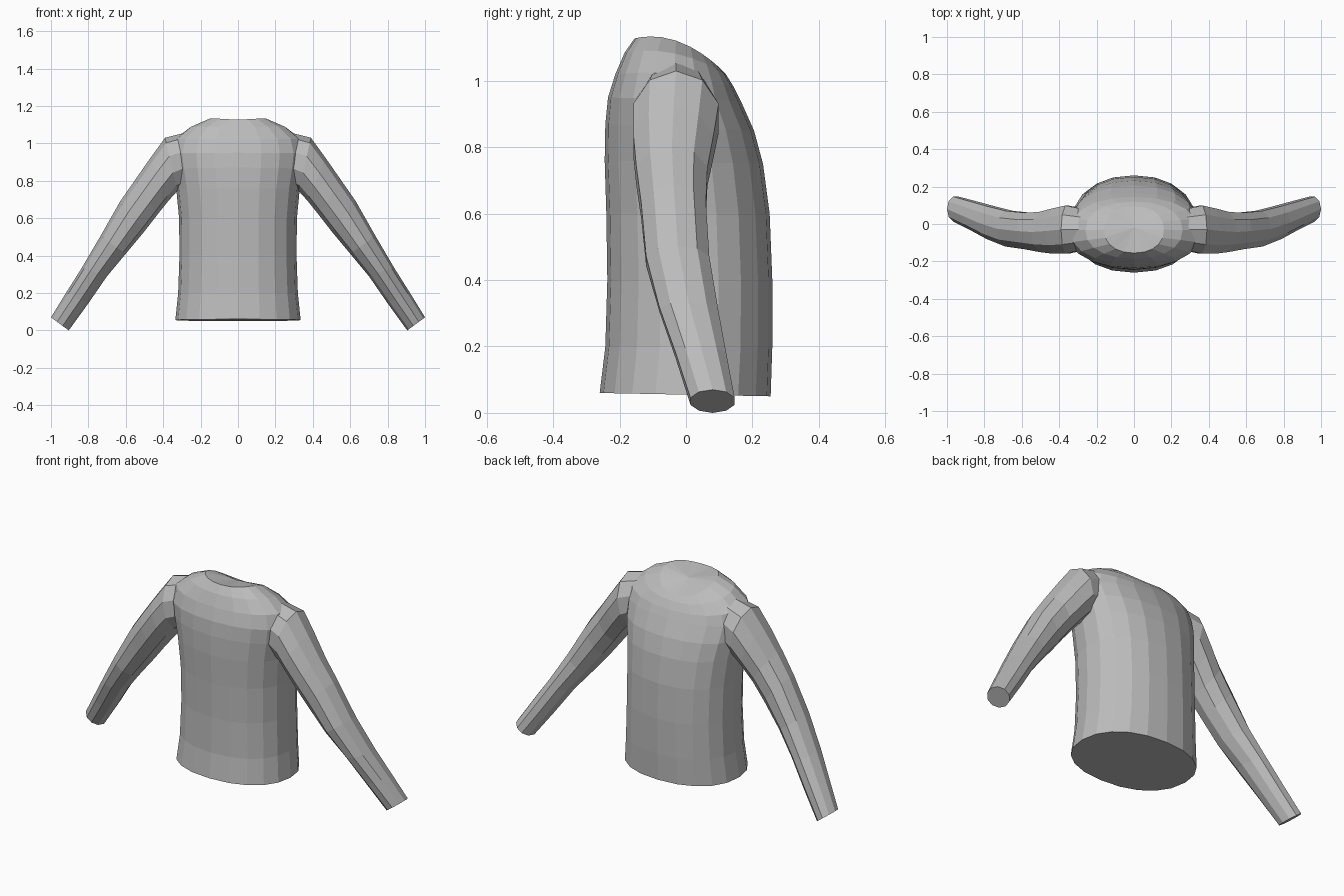
import bpy, bmesh, math
from mathutils import Vector

if "Cube" in bpy.data.objects:
    bpy.data.objects.remove(bpy.data.objects["Cube"])

SIDES_BODY, SIDES_SLEEVE = 20, 10

fabric = bpy.data.materials.new("grey fabric")
fabric.diffuse_color = (0.5, 0.5, 0.5, 1)
fabric.use_nodes = True
fabric.node_tree.nodes["Principled BSDF"].inputs["Base Color"].default_value = fabric.diffuse_color


def spow(v, p):
    return math.copysign(abs(v) ** p, v)


def loft(name, rings, top_point=None):
    """Skin a list of point rings, closing both ends (last end optionally as a fan)."""
    bm = bmesh.new()
    loops = [[bm.verts.new(p) for p in ring] for ring in rings]
    n = len(loops[0])
    for a, b in zip(loops, loops[1:]):
        for i in range(n):
            j = (i + 1) % n
            bm.faces.new((a[i], a[j], b[j], b[i]))
    bm.faces.new(loops[0][::-1])
    if top_point:
        tip = bm.verts.new(top_point)
        for i in range(n):
            bm.faces.new((loops[-1][i], loops[-1][(i + 1) % n], tip))
    else:
        bm.faces.new(loops[-1])
    bmesh.ops.recalc_face_normals(bm, faces=bm.faces)
    mesh = bpy.data.meshes.new(name)
    bm.to_mesh(mesh)
    bm.free()
    mesh.materials.append(fabric)
    obj = bpy.data.objects.new(name, mesh)
    bpy.context.collection.objects.link(obj)
    return obj


# Body: front y, back y, half width, front z, back z, lift at the sides
body_rows = [
    (-.260, .255, .335, .06, .05, 0),
    (-.243, .260, .320, .20, .20, 0),
    (-.237, .260, .313, .40, .40, 0),
    (-.240, .252, .315, .60, .60, 0),
    (-.245, .232, .330, .76, .75, 0),
    (-.243, .205, .350, .87, .85, 0),
    (-.235, .165, .360, .95, .94, 0),
    (-.213, .145, .340, 1.02, .98, .02),
    (-.185, .120, .260, 1.085, 1.02, .03),
    (-.155, .095, .160, 1.128, 1.045, .035),
]


def body_ring(yf, yb, w, zf, zb, lift):
    pts = []
    for i in range(SIDES_BODY):
        a = 2 * math.pi * i / SIDES_BODY
        x = spow(math.sin(a), 0.9)
        v = -spow(math.cos(a), 0.9)
        t = (v + 1) / 2
        pts.append((w * x, yf + (yb - yf) * t,
                    zf + (zb - zf) * t + lift * (1 - v * v)))
    return pts


loft("sweater_body", [body_ring(*r) for r in body_rows], (0, -.02, 1.105))

# Sleeves: upper edge x, z; lower edge x, z; front y, back y
sleeve_rows = [
    (.27, 1.06, .22, .80, -.14, .08),
    (.39, 1.03, .325, .745, -.165, .105),
    (.47, .92, .37, .695, -.165, .09),
    (.55, .805, .43, .62, -.155, .07),
    (.63, .69, .50, .53, -.14, .065),
    (.735, .505, .60, .41, -.125, .075),
    (.835, .335, .70, .29, -.085, .10),
    (.92, .20, .80, .145, -.035, .125),
    (1.0, .07, .905, .0, .01, .15),
]


def sleeve_ring(side, ux, uz, lx, lz, yf, yb):
    up, low = Vector((ux, (yf + yb) / 2, uz)), Vector((lx, (yf + yb) / 2, lz))
    mid, half = (up + low) / 2, (up - low) / 2
    pts = []
    for i in range(SIDES_SLEEVE):
        a = 2 * math.pi * i / SIDES_SLEEVE
        p = mid + half * math.cos(a) + Vector((0, (yb - yf) / 2 * math.sin(a), 0))
        pts.append((side * p.x, p.y, p.z))
    return pts


for name, side in (("sleeve_right", 1), ("sleeve_left", -1)):
    loft(name, [sleeve_ring(side, *r) for r in sleeve_rows])
